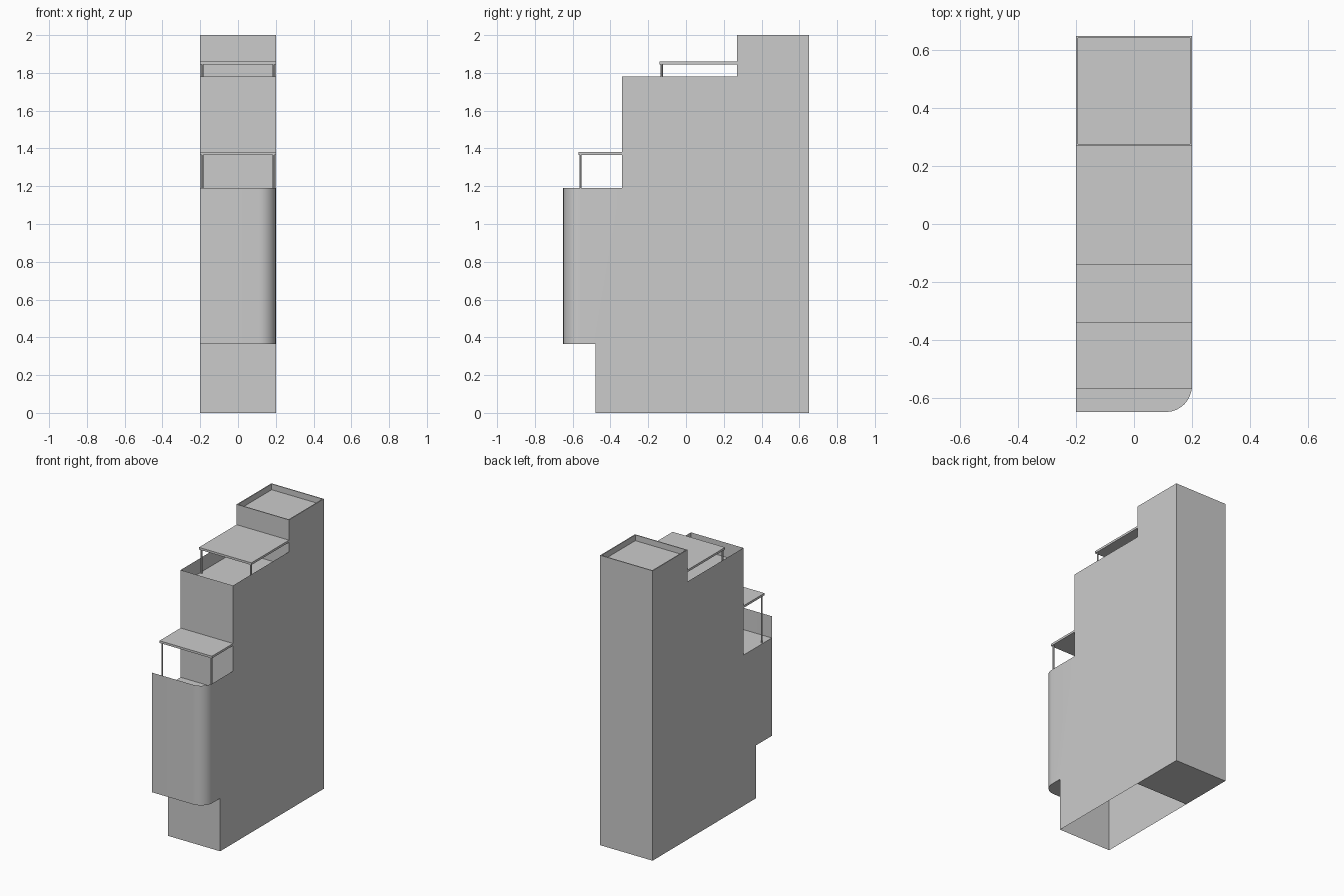
import bpy, bmesh, math

if "Cube" in bpy.data.objects:
    bpy.data.objects.remove(bpy.data.objects["Cube"])

X = 0.2            # half width
FRONT, MID, BASE, TOWER, BACK = -0.65, -0.34, -0.48, 0.27, 0.65
Z_BAY, Z_LOW, Z_LOWTOP, Z_UP, Z_UPTOP = 0.365, 1.04, 1.19, 1.68, 1.78
R = 0.09           # rounded bay corner


def finish(name, bm, smooth=False):
    bmesh.ops.remove_doubles(bm, verts=bm.verts, dist=1e-5)
    me = bpy.data.meshes.new(name)
    bm.to_mesh(me)
    bm.free()
    ob = bpy.data.objects.new(name, me)
    bpy.context.collection.objects.link(ob)
    if smooth:
        bpy.ops.object.select_all(action='DESELECT')
        ob.select_set(True)
        bpy.context.view_layer.objects.active = ob
        bpy.ops.object.shade_smooth_by_angle(angle=math.radians(35))
    return ob


def face(bm, pts):
    return bm.faces.new([bm.verts.new(p) for p in pts])


def wall(bm, path, z0, z1):
    # vertical ribbon along a plan path, outside on the right-hand side
    for (xa, ya), (xb, yb) in zip(path, path[1:]):
        face(bm, [(xa, ya, z0), (xb, yb, z0), (xb, yb, z1), (xa, ya, z1)])


def box(name, x0, x1, y0, y1, z0, z1):
    bm = bmesh.new()
    bmesh.ops.create_cube(bm, size=1)
    for v in bm.verts:
        v.co = ((x0 + x1) / 2 + v.co.x * (x1 - x0),
                (y0 + y1) / 2 + v.co.y * (y1 - y0),
                (z0 + z1) / 2 + v.co.z * (z1 - z0))
    return finish(name, bm)


# Plan outline of the projecting bay front, rounded at the right corner
arc = [(X - R + R * math.sin(a), FRONT + R - R * math.cos(a))
       for a in (i * math.pi / 16 for i in range(9))]
bay = [(-X, FRONT)] + arc

# Stepped body shell, open underneath
bm = bmesh.new()
lower = [(BASE, Z_BAY), (BASE, 0), (TOWER, 0), (TOWER, Z_UPTOP), (MID, Z_UPTOP)]
left = lower + [(MID, Z_LOW), (FRONT, Z_LOW), (FRONT, Z_BAY)]
right = lower + [(MID, Z_LOWTOP), (FRONT + R, Z_LOWTOP), (FRONT + R, Z_BAY)]
face(bm, [(-X, y, z) for y, z in reversed(left)])
face(bm, [(X, y, z) for y, z in right])
wall(bm, [(-X, BASE), (X, BASE)], 0, Z_BAY)
wall(bm, [(-X, MID), (X, MID)], Z_LOW, Z_UPTOP)
wall(bm, bay, Z_BAY, Z_LOWTOP)
face(bm, [(x, y, Z_BAY) for x, y in reversed(bay + [(X, BASE), (-X, BASE)])])
finish("body_shell", bm, smooth=True)

# Terrace floors set below the parapet tops
bm = bmesh.new()
face(bm, [(x, y, Z_LOW) for x, y in bay + [(X, MID), (-X, MID)]])
finish("lower_terrace_floor", bm)
bm = bmesh.new()
face(bm, [(x, y, Z_UP) for x, y in [(-X, MID), (X, MID), (X, TOWER), (-X, TOWER)]])
finish("upper_terrace_floor", bm)

# Rear tower with a thin roof rim
tower = box("rear_tower", -X, X, TOWER, BACK, 0, 2)
bm = bmesh.new()
bm.from_mesh(tower.data)
top = [f for f in bm.faces if f.normal.z > 0.9]
bmesh.ops.inset_region(bm, faces=top, thickness=0.009)
top = max((f for f in bm.faces if f.normal.z > 0.9), key=lambda f: f.calc_area())
ext = bmesh.ops.extrude_face_region(bm, geom=[top])
bmesh.ops.translate(bm, vec=(0, 0, -0.04),
                    verts=[v for v in ext["geom"] if isinstance(v, bmesh.types.BMVert)])
if top.is_valid:
    bmesh.ops.delete(bm, geom=[top], context='FACES_ONLY')
bmesh.ops.recalc_face_normals(bm, faces=bm.faces)
bm.to_mesh(tower.data)
bm.free()

# Canopies carried on two front posts each
for name, y0, y1, z0, floor in (("lower", -0.57, MID, 1.365, Z_LOW),
                                ("upper", -0.14, TOWER, 1.845, Z_UP)):
    box(name + "_canopy", -X, X, y0, y1, z0, z0 + 0.015)
    for side, x in (("left", -0.188), ("right", 0.188)):
        bm = bmesh.new()
        bmesh.ops.create_cone(bm, cap_ends=True, segments=10, radius1=0.006,
                              radius2=0.006, depth=z0 - floor)
        bmesh.ops.translate(bm, verts=bm.verts, vec=(x, y0 + 0.012, (z0 + floor) / 2))
        finish(f"{name}_post_{side}", bm, smooth=True)
